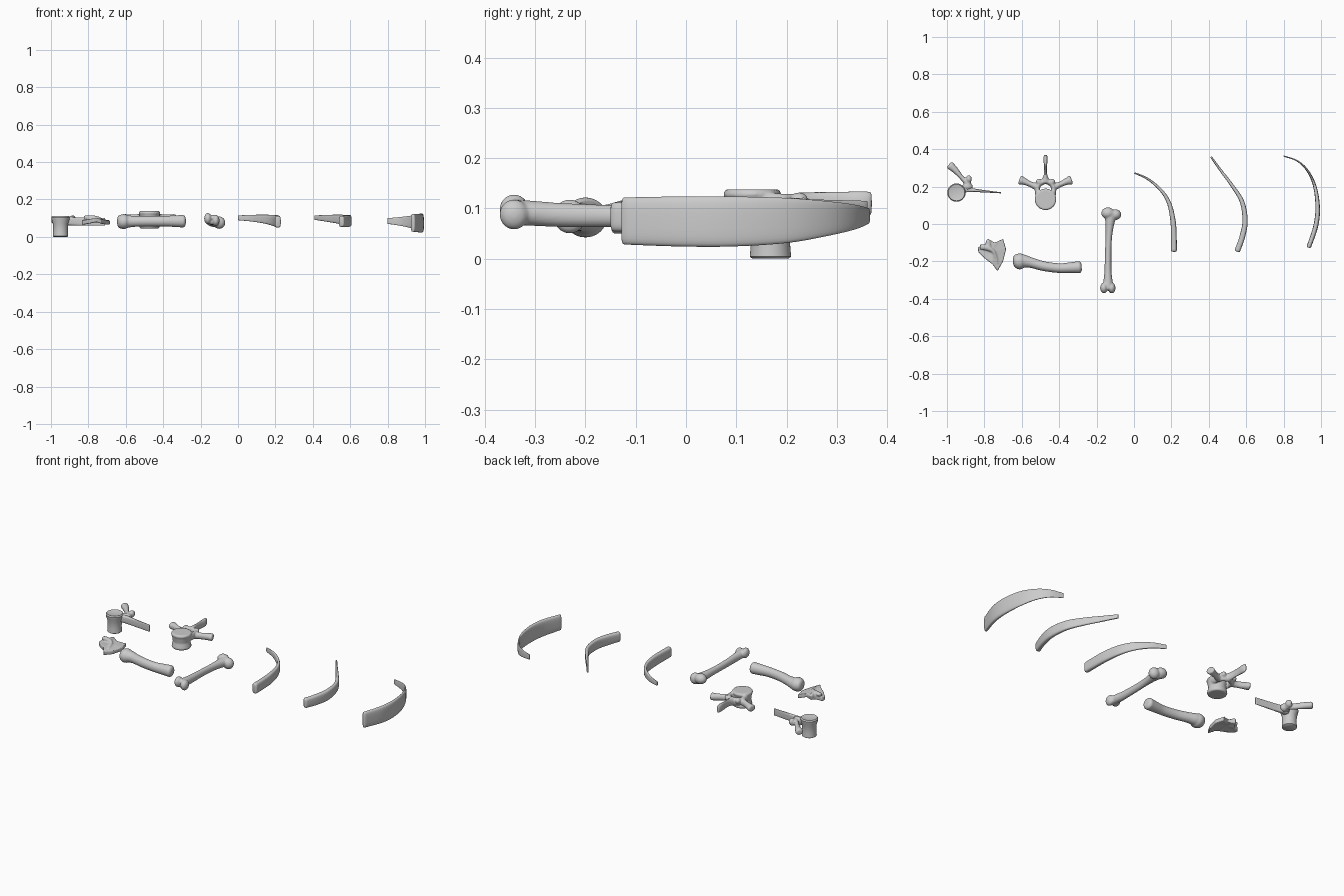
import bpy, bmesh, math
from mathutils import Vector, Matrix


def spline(pts, sub=6):
    # Catmull-Rom through rows (x, y, z, half width, half height)
    out, n = [], len(pts)
    for i in range(n - 1):
        p0, p1, p2, p3 = pts[max(i - 1, 0)], pts[i], pts[i + 1], pts[min(i + 2, n - 1)]
        for k in range(sub):
            t = k / sub
            out.append([0.5 * (2 * b + (c - a) * t + (2 * a - 5 * b + 4 * c - d) * t * t
                               + (3 * b - a - 3 * c + d) * t ** 3)
                        for a, b, c, d in zip(p0, p1, p2, p3)])
    return out + [list(pts[-1])]


def loft(bm, pts, seg=20, power=2.0, cap=0.4):
    # tube with superellipse section and softened ends
    rows = spline(pts)
    rings = []

    def ring(c, side, w, h):
        vs = []
        for k in range(seg):
            a = 2 * math.pi * (k + 0.5) / seg
            ca, sa = math.cos(a), math.sin(a)
            u = math.copysign(abs(ca) ** (2 / power), ca) * w
            v = math.copysign(abs(sa) ** (2 / power), sa) * h
            vs.append(bm.verts.new(c + side * u + Vector((0, 0, v))))
        rings.append(vs)

    last = len(rows) - 1
    for i, (x, y, z, w, h) in enumerate(rows):
        a, b = rows[max(i - 1, 0)], rows[min(i + 1, last)]
        t = Vector((b[0] - a[0], b[1] - a[1], 0)).normalized()
        side, c = Vector((t.y, -t.x, 0)), Vector((x, y, z))
        e = min(w, h)
        if i == 0:
            ring(c - t * e * cap, side, w - e * .45, h - e * .45)
            ring(c - t * e * cap * .6, side, w - e * .15, h - e * .15)
        ring(c, side, w, h)
        if i == last:
            ring(c + t * e * cap * .6, side, w - e * .15, h - e * .15)
            ring(c + t * e * cap, side, w - e * .45, h - e * .45)
    for r, s in zip(rings, rings[1:]):
        for k in range(seg):
            j = (k + 1) % seg
            bm.faces.new((r[k], r[j], s[j], s[k]))
    bm.faces.new(rings[0])
    bm.faces.new(rings[-1])


def ball(bm, x, y, z, rx, ry, rz):
    bmesh.ops.create_uvsphere(bm, u_segments=24, v_segments=14, radius=1,
                              matrix=Matrix.Translation((x, y, z)) @ Matrix.Diagonal((rx, ry, rz, 1)))


def lathe(bm, x, y, profile, seg=40):
    # round body from (radius, z) rows
    rings = [[bm.verts.new((x + r * math.cos(2 * math.pi * k / seg),
                            y + r * math.sin(2 * math.pi * k / seg), z)) for k in range(seg)]
             for r, z in profile]
    for r, s in zip(rings, rings[1:]):
        for k in range(seg):
            j = (k + 1) % seg
            bm.faces.new((r[k], r[j], s[j], s[k]))
    bm.faces.new(rings[0])
    bm.faces.new(rings[-1])


def finish(name, bm, voxel=0, smooth=4):
    bmesh.ops.recalc_face_normals(bm, faces=bm.faces)
    me = bpy.data.meshes.new(name)
    bm.to_mesh(me)
    bm.free()
    ob = bpy.data.objects.new(name, me)
    bpy.context.collection.objects.link(ob)
    bpy.ops.object.select_all(action='DESELECT')
    ob.select_set(True)
    bpy.context.view_layer.objects.active = ob
    if voxel:
        # fuse the overlapping pieces into one skin
        m = ob.modifiers.new("fuse", 'REMESH')
        m.mode, m.voxel_size, m.use_smooth_shade = 'VOXEL', voxel, True
        s = ob.modifiers.new("soften", 'SMOOTH')
        s.factor, s.iterations = 0.5, smooth
    else:
        bpy.ops.object.shade_smooth_by_angle(angle=math.radians(40))
    return ob


# ribs: curved flat blades, thin at the far tip
ribs = {
    "rib_short": [(.003, .273, .102, .004, .013), (.075, .24, .1, .006, .018), (.145, .18, .095, .008, .024),
                  (.188, .11, .088, .011, .029), (.208, .02, .084, .014, .032), (.213, -.06, .082, .015, .032),
                  (.213, -.142, .081, .016, .031)],
    "rib_middle": [(.412, .358, .103, .005, .012), (.465, .285, .1, .007, .017), (.525, .205, .096, .009, .023),
                   (.577, .12, .09, .012, .028), (.594, .02, .086, .014, .031), (.58, -.065, .084, .015, .031),
                   (.553, -.142, .083, .015, .029)],
    "rib_wide": [(.8, .363, .085, .003, .015), (.872, .338, .083, .004, .024), (.928, .285, .08, .006, .034),
                 (.967, .2, .076, .009, .045), (.982, .09, .074, .012, .05), (.972, -.01, .074, .013, .05),
                 (.935, -.122, .075, .012, .047)],
}
for name, pts in ribs.items():
    bm = bmesh.new()
    loft(bm, pts, seg=24, power=3.2)
    finish(name, bm)

# straight limb bone with a pair of knuckles at each end
bm = bmesh.new()
loft(bm, [(-.125, .06, .082, .042, .03), (-.128, .015, .083, .026, .026), (-.134, -.06, .084, .018, .022),
          (-.138, -.15, .085, .017, .022), (-.139, -.25, .087, .019, .024), (-.139, -.3, .09, .024, .025),
          (-.139, -.345, .092, .032, .026)])
for b in [(-.14, .058, .088, .035, .031, .03), (-.1, .05, .076, .032, .029, .033),
          (-.161, -.342, .098, .02, .029, .03), (-.119, -.342, .088, .02, .029, .03)]:
    ball(bm, *b)
finish("straight_limb_bone", bm, .004)

# bowed limb bone, thick head on the left
bm = bmesh.new()
loft(bm, [(-.63, -.2, .082, .038, .037), (-.595, -.198, .082, .036, .034), (-.55, -.207, .083, .028, .029),
          (-.48, -.226, .084, .026, .028), (-.4, -.236, .084, .026, .028), (-.34, -.234, .084, .029, .031),
          (-.293, -.231, .084, .033, .034)])
ball(bm, -.611, -.2, .082, .037, .043, .04)
finish("bowed_limb_bone", bm, .004)

# shoulder bone: bent triangular plate with a ridge and hook
bm = bmesh.new()
outline = [(-.835, -.125), (-.80, -.113), (-.782, -.078), (-.745, -.1), (-.70, -.08), (-.684, -.135),
           (-.70, -.2), (-.73, -.252), (-.757, -.215), (-.80, -.182), (-.832, -.15)]


def plate_z(x, y):
    return .077 + .016 * math.exp(-((x + .765) / .035) ** 2)


top = [bm.verts.new((x, y, plate_z(x, y) + .011)) for x, y in outline]
low = [bm.verts.new((x, y, plate_z(x, y) - .013)) for x, y in outline]
mid = [bm.verts.new((-.755, -.145, .101)), bm.verts.new((-.755, -.145, .08))]
for k in range(len(outline)):
    j = (k + 1) % len(outline)
    bm.faces.new((top[k], top[j], mid[0]))
    bm.faces.new((low[j], low[k], mid[1]))
    bm.faces.new((top[j], top[k], low[k], low[j]))
loft(bm, [(-.82, -.122, .104, .015, .01), (-.785, -.128, .104, .014, .012), (-.75, -.15, .1, .01, .01),
          (-.73, -.21, .088, .007, .01)])
loft(bm, [(-.78, -.09, .098, .012, .012), (-.775, -.135, .1, .014, .013)])
finish("shoulder_bone", bm, .004, 3)

# winged vertebra: body, arch around the canal, two side wings, long spine
bm = bmesh.new()
cx = -.473
lathe(bm, cx, .132, [(.05, .045), (.055, .055), (.048, .085), (.053, .115), (.058, .128), (.053, .138)])
for s in (-1, 1):
    loft(bm, [(cx + s * .034, .13, .112, .016, .025), (cx + s * .044, .175, .108, .013, .023),
              (cx + s * .036, .21, .106, .014, .023), (cx, .233, .106, .016, .024)])
    loft(bm, [(cx + s * .035, .195, .104, .024, .021), (cx + s * .075, .21, .102, .015, .019),
              (cx + s * .11, .226, .101, .018, .02), (cx + s * .134, .235, .101, .025, .021)], cap=.3)
    ball(bm, cx + s * .035, .225, .116, .016, .018, .016)
loft(bm, [(cx, .225, .108, .026, .024), (cx, .265, .11, .009, .023), (cx, .31, .11, .008, .024),
          (cx, .345, .11, .012, .025), (cx, .366, .11, .009, .024)])
finish("winged_vertebra", bm, .004, 3)

# tall vertebra: drum body
bm = bmesh.new()
lathe(bm, -.949, .168, [(.036, 0), (.041, .004), (.039, .03), (.04, .07), (.047, .09), (.049, .105),
                        (.044, .112), (.036, .11), (.015, .107)])
finish("tall_vertebra_body", bm)

# its knob and side arm
bm = bmesh.new()
loft(bm, [(-.915, .185, .085, .018, .022), (-.89, .205, .086, .016, .021), (-.886, .25, .092, .013, .018)])
loft(bm, [(-.885, .212, .09, .018, .02), (-.92, .247, .088, .012, .018), (-.955, .287, .088, .017, .019),
          (-.983, .313, .088, .022, .02)])
ball(bm, -.883, .24, .095, .016, .021, .021)
ball(bm, -.89, .2, .088, .028, .022, .024)
finish("tall_vertebra_arm", bm, .004, 3)

# its thin tapering blade
bm = bmesh.new()
loft(bm, [(-.91, .188, .084, .02, .022), (-.86, .181, .083, .01, .022), (-.79, .174, .082, .006, .022),
          (-.712, .167, .081, .003, .021)], power=3.5)
finish("tall_vertebra_blade", bm)
